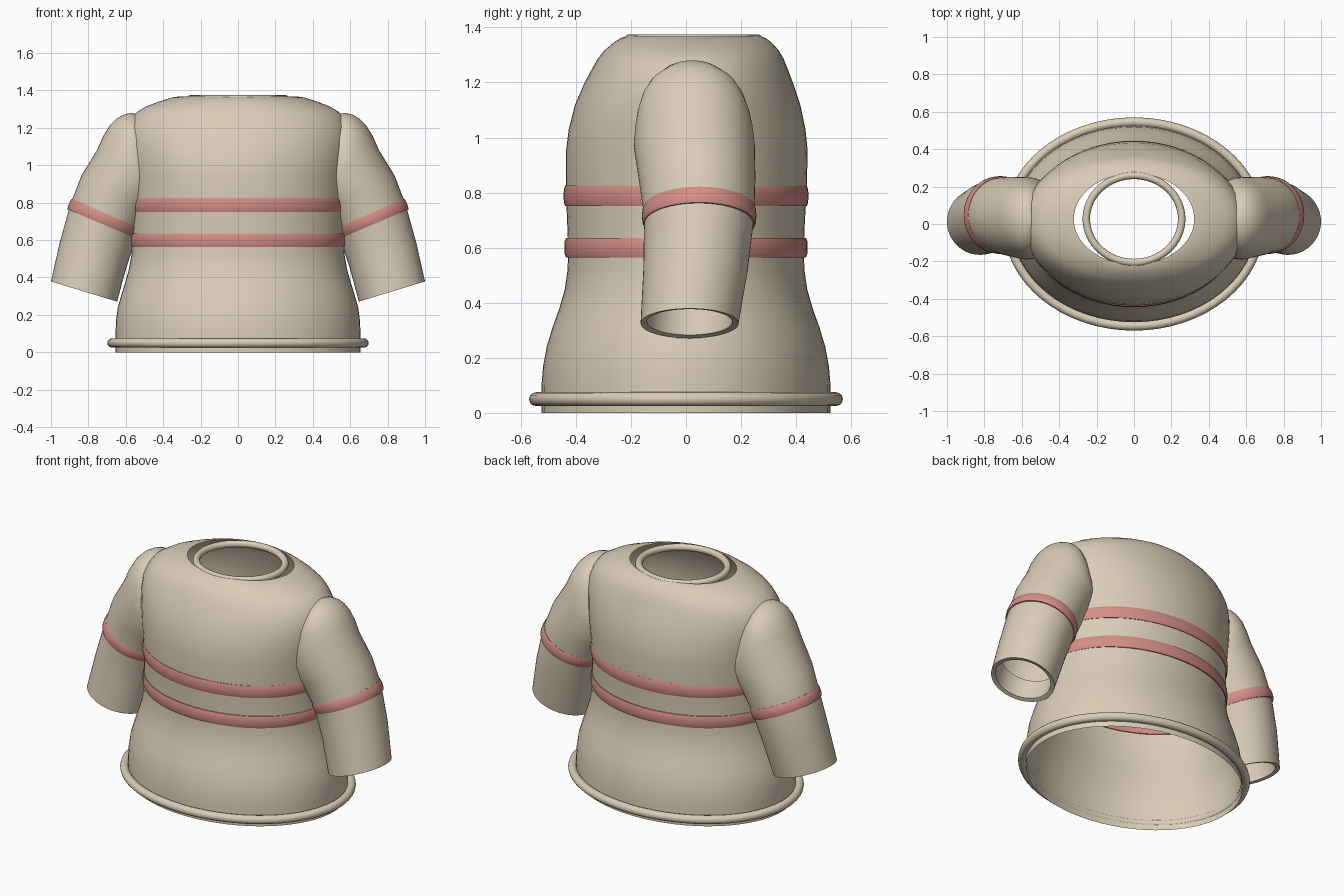
import bpy, bmesh, math

if "Cube" in bpy.data.objects:
    bpy.data.objects.remove(bpy.data.objects["Cube"])


def material(name, rgb):
    m = bpy.data.materials.new(name)
    m.diffuse_color = (*rgb, 1)
    m.use_nodes = True
    m.node_tree.nodes["Principled BSDF"].inputs["Base Color"].default_value = m.diffuse_color
    return m


CREAM = material("cream knit", (0.70, 0.61, 0.475))
PINK = material("dusty pink", (0.66, 0.27, 0.24))


def loft(name, rings, mat, side=1, segments=48, cap=False, closed=False):
    """Skin rings of (cx, cy, cz, rx, ry, tilt); tilt raises the outer side."""
    bm = bmesh.new()
    loops = []
    for cx, cy, cz, rx, ry, tilt in rings:
        t = math.radians(tilt)
        loop = []
        for i in range(segments):
            a = 2 * math.pi * i / segments
            u = rx * math.cos(a)
            loop.append(bm.verts.new((side * (cx + u * math.cos(t)),
                                      cy + ry * math.sin(a),
                                      cz + u * math.sin(t))))
        loops.append(loop)
    pairs = list(zip(loops, loops[1:]))
    if closed:
        pairs.append((loops[-1], loops[0]))
    for lo, hi in pairs:
        for i in range(segments):
            j = (i + 1) % segments
            quad = (lo[i], lo[j], hi[j], hi[i])
            bm.faces.new(quad if side > 0 else quad[::-1])
    if cap:
        bm.faces.new(loops[-1] if side > 0 else loops[-1][::-1])
    mesh = bpy.data.meshes.new(name)
    bm.to_mesh(mesh)
    bm.free()
    mesh.materials.append(mat)
    ob = bpy.data.objects.new(name, mesh)
    bpy.context.collection.objects.link(ob)
    bpy.ops.object.select_all(action='DESELECT')
    ob.select_set(True)
    bpy.context.view_layer.objects.active = ob
    bpy.ops.object.shade_smooth_by_angle(angle=math.radians(40))
    return ob


def hoop(name, center, rx, ry, thick, height, mat, tilt=0, side=1):
    """Closed rounded band around an ellipse."""
    cx, cy, cz = center
    t = math.radians(tilt)
    rings = []
    for k in range(12):
        a = 2 * math.pi * k / 12
        out, up = thick * math.cos(a), height * math.sin(a)
        if thick != height:  # squarer section for flat stripes
            up = height * max(-1, min(1, 1.3 * math.sin(a)))
        rings.append((cx - up * math.sin(t), cy, cz + up * math.cos(t),
                      rx + out, ry + out, tilt))
    return loft(name, rings, mat, side, 64, closed=True)


# Body shell, open at hem and neck: (z, half width, half depth, y shift)
body = [(0, .655, .525, 0), (.1, .655, .525, 0), (.17, .652, .519, 0),
        (.24, .643, .506, 0), (.31, .623, .485, 0), (.38, .601, .460, 0),
        (.45, .582, .440, 0), (.52, .570, .430, 0), (.60, .565, .428, 0),
        (.70, .565, .432, 0), (.80, .567, .437, .001), (.95, .582, .439, .003),
        (1.03, .592, .430, .004), (1.12, .60, .409, .006),
        (1.20, .595, .378, .010), (1.25, .57, .355, .014),
        (1.285, .54, .338, .017), (1.315, .49, .318, .020),
        (1.345, .41, .287, .024), (1.362, .355, .262, .026),
        (1.367, .322, .243, .027)]
loft("body", [(0, y, z, rx, ry, 0) for z, rx, ry, y in body], CREAM, segments=64)

# Rolled hem and neck edges
hoop("hem_roll", (0, 0, .05), .674, .545, .025, .025, CREAM)
hoop("neck_roll", (0, .027, 1.355), .255, .233, .02, .02, CREAM)

# Chest stripes
hoop("upper_stripe", (0, 0, .788), .562, .433, .012, .037, PINK)
hoop("lower_stripe", (0, 0, .600), .562, .430, .012, .036, PINK)

# Sleeves with a turned-in cuff and a domed shoulder, plus their stripes
sleeve = [(.786, .02, .45, .160, .155, 17),
          (.821, .013, .33, .160, .155, 17),
          (.823, .013, .325, .185, .178, 17),
          (.775, .035, .52, .190, .190, 20),
          (.715, .048, .715, .197, .200, 23),
          (.650, .040, .85, .210, .212, 27),
          (.570, .030, .97, .215, .220, 32),
          (.557, .029, 1.03, .207, .214, 38),
          (.550, .027, 1.08, .190, .204, 45),
          (.538, .025, 1.13, .163, .187, 48),
          (.530, .024, 1.17, .130, .163, 50),
          (.522, .023, 1.21, .088, .120, 53),
          (.520, .022, 1.235, .050, .070, 55)]
for side, label in ((1, "left"), (-1, "right")):
    loft(label + "_sleeve", sleeve, CREAM, side, cap=True)
    hoop(label + "_sleeve_stripe", (.715, .048, .715), .194, .197,
         .011, .031, PINK, 23, side)
